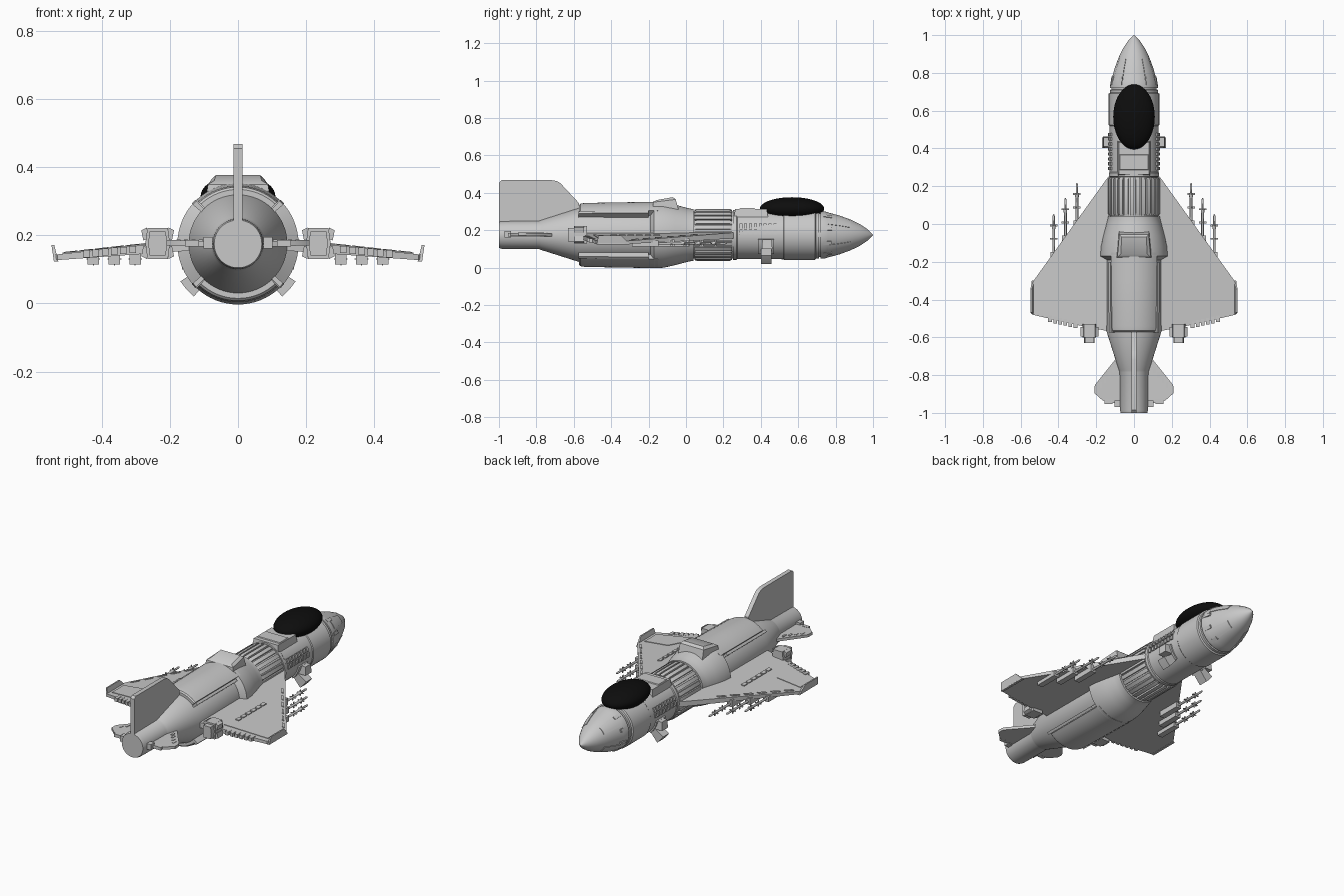
import bpy, bmesh, math

if "Cube" in bpy.data.objects:
    bpy.data.objects.remove(bpy.data.objects["Cube"])

def material(name, v):
    m = bpy.data.materials.new(name)
    m.diffuse_color = (v, v, v, 1)
    m.use_nodes = True
    m.node_tree.nodes["Principled BSDF"].inputs["Base Color"].default_value = m.diffuse_color
    return m

GREY = material("hull_grey", 0.58)
BLACK = material("canopy_black", 0.004)
ZC = 0.175  # fuselage axis height

def loft(name, loops, mat=GREY):
    """Solid skinned through equal-length point loops, capped at both ends."""
    bm = bmesh.new()
    rows = [[bm.verts.new(p) for p in lp] for lp in loops]
    n = len(rows[0])
    for a, b in zip(rows, rows[1:]):
        for i in range(n):
            j = (i + 1) % n
            bm.faces.new((a[i], a[j], b[j], b[i]))
    bm.faces.new(rows[0])
    bm.faces.new(rows[-1])
    bmesh.ops.recalc_face_normals(bm, faces=bm.faces)
    me = bpy.data.meshes.new(name)
    bm.to_mesh(me)
    bm.free()
    ob = bpy.data.objects.new(name, me)
    bpy.context.collection.objects.link(ob)
    me.materials.append(mat)
    bpy.ops.object.select_all(action='DESELECT')
    ob.select_set(True)
    bpy.context.view_layer.objects.active = ob
    bpy.ops.object.shade_smooth_by_angle(angle=math.radians(30))
    return ob

def circle(x, y, z, r, n):
    return [(x + r * math.cos(2 * math.pi * i / n), y, z + r * math.sin(2 * math.pi * i / n)) for i in range(n)]

def lathe(name, prof, x=0, z=ZC, n=48, mat=GREY):
    return loft(name, [circle(x, y, z, r, n) for y, r in prof], mat)

def arc_panel(name, a0, a1, stations, n=4, s=1):
    """Curved plate round the fuselage axis; stations are (y, inner r, outer r)."""
    ang = [math.radians(a0 + (a1 - a0) * i / n) for i in range(n + 1)]
    loops = []
    for y, ri, ro in stations:
        loops.append([(s * ro * math.cos(a), y, ZC + ro * math.sin(a)) for a in ang] +
                     [(s * ri * math.cos(a), y, ZC + ri * math.sin(a)) for a in reversed(ang)])
    return loft(name, loops)

def box(name, x0, x1, y0, y1, z0, z1, s=1, inset=0.0):
    def ring(z, d):
        return [(s * (x0 + d), y0 + d, z), (s * (x1 - d), y0 + d, z),
                (s * (x1 - d), y1 - d, z), (s * (x0 + d), y1 - d, z)]
    return loft(name, [ring(z0, 0), ring(z1, inset)])

# Fuselage core, tail cone and tail pipe
lathe("fuselage", [(-1, .070), (-.985, .074), (-.785, .076), (-.775, .080), (-.57, .145), (-.19, .143),
                   (-.17, .178), (-.12, .175), (-.06, .162), (0, .146), (.03, .139), (.04, .139), (.041, .126),
                   (.25, .126), (.251, .133), (.27, .133), (.275, .129), (.52, .130), (.525, .134),
                   (.69, .134), (.695, .127), (.71, .127), (.712, .119), (.725, .119)], n=64)

# Nose cone
NOSE = [(.72, .127), (.745, .125), (.76, .120), (.82, .104), (.88, .082), (.93, .058), (.97, .031), (.99, .012), (1, .001)]
lathe("nose_cone", NOSE, n=64)

# Longitudinal ribs in the mid section
for i in range(28):
    a = 360 / 28 * i
    arc_panel("rib", a, a + 9, [(.045, .12, .134), (.055, .12, .138), (.235, .12, .138), (.245, .12, .134)], 1)

# Raised top and bottom casings round the engine
for nm, a in (("top_casing", 90), ("bottom_casing", 270)):
    arc_panel(nm, a - 43, a + 43, [(-.572, .135, .160), (-.565, .135, .167), (-.54, .135, .171),
                                  (-.3, .135, .175), (-.15, .135, .178)], 16)

# Canopy bubble
N = 24
lathe("canopy", [(.567 - .172 * math.cos(math.pi * i / N), max(.001, .11 * math.sin(math.pi * i / N)))
                 for i in range(N + 1)], z=0, n=40, mat=BLACK)
can = bpy.context.object
for v in can.data.vertices:
    v.co.z = .315 + v.co.z * .56

# Deck behind the canopy and dorsal hatch
box("rear_deck", -.088, .088, .255, .44, .26, .314, inset=.008)
box("deck_panel", -.078, .078, .285, .37, .312, .319, inset=.004)
loft("dorsal_hatch", [[(-.095, -.18, .31), (.095, -.18, .31), (.08, -.04, .31), (-.08, -.04, .31)],
                      [(-.088, -.175, .35), (.088, -.175, .35), (.078, -.055, .365), (-.078, -.055, .365)],
                      [(-.07, -.16, .361), (.07, -.16, .361), (.065, -.07, .377), (-.065, -.07, .377)]])

# Vertical tail fin
fin = [(-1, .2), (-1, .455), (-.985, .468), (-.72, .468), (-.69, .463), (-.67, .45), (-.572, .345), (-.56, .25)]
loft("tail_fin", [[(x, y + dy, z) for y, z in fin] for x, dy in ((-.013, 0), (.013, 0))])

def wing_z(x):
    return .172 - .09 * (x - .13)

def wing_half(x):
    return .016 - .019 * (x - .13)

def wing_plate(name, pts, s, h=.005):
    """Thin plate lying on the wing's upper side."""
    return loft(name, [[(s * x, y, wing_z(x) + wing_half(x) + d) for x, y in pts] for d in (-.003, h)])

for s in (-1, 1):
    # Delta wing and tip winglet
    plan = [(.10, .29), (.14, .245), (.535, -.305), (.542, -.33), (.542, -.465), (.53, -.482), (.30, -.535), (.10, -.575)]
    loft("wing", [[(s * x, y, wing_z(x) + k * wing_half(x)) for x, y in plan] for k in (-1, 1)])
    loft("winglet", [[(s * a, -.478, .124), (s * b, -.478, .124), (s * b, -.30, .124), (s * a, -.30, .124)]
                     if z == 0 else
                     [(s * (a + .008), -.468, .172), (s * (b + .006), -.468, .172),
                      (s * (b + .006), -.345, .172), (s * (a + .008), -.345, .172)]
                     for z, a, b in ((0, .528, .541), (1, .532, .542))])
    # Wing slots, flap panel and leading edge strips
    for i in range(6):
        y = -.14 - i * .046
        wing_plate("wing_slot", [(.266, y), (.287, y), (.287, y - .034), (.266, y - .034)], s)
    wing_plate("flap_panel", [(.255, -.495), (.36, -.345), (.515, -.345), (.515, -.455)], s, .003)
    for i in range(6):
        t = .32 + i * .115
        x, y = .14 + .395 * t, .245 - .55 * t
        wing_plate("edge_strip", [(x - .022, y - .008), (x - .008, y - .008), (x + .018, y - .045), (x + .004, y - .045)], s)
    # Trailing edge lugs
    for i in range(6):
        x = .30 + i * .027
        y = -.535 + (x - .30) * .23
        box("edge_lug", x, x + .019, y - .016, y + .02, wing_z(x) - .009, wing_z(x) + .012, s)
    # Missiles on pylons
    for x, y in ((.302, .218), (.363, .138), (.425, .052)):
        lathe("missile", [(y - .30, .007), (y - .08, .007), (y - .075, .0095), (y - .06, .0095),
                          (y - .055, .006), (y - .01, .006), (y, .002)], x=s * x, z=.130, n=12)
        for d in (.055, .125):
            box("missile_fin", x - .02, x + .02, y - d - .010, y - d, .1285, .1315, s)
            box("missile_fin", x - .0015, x + .0015, y - d - .010, y - d, .112, .148, s)
        box("pylon", x - .017, x + .017, y - .34, y - .20, .114, wing_z(x), s)
    # Thruster pods
    hexa = [(-.03, .13), (.03, .13), (.036, .177), (.03, .222), (-.03, .222), (-.036, .177)]
    for nm, k, y0, y1 in (("pod", 1, -.60, -.53), ("pod_nozzle", .78, -.63, -.59)):
        loft(nm, [[(s * (.236 + x * k), y, .177 + (z - .177) * k) for x, z in hexa] for y in (y0, y1)])
    for sx in (-1, 1):
        for sz in (-1, 1):
            q = [(.026, .014), (.032, .046), (.048, .038), (.042, .008)]
            loft("pod_vane", [[(s * (.236 + sx * x), y, .177 + sz * z) for x, z in q] for y in (-.595, -.545)])
    # Tail planes with end boxes
    tail = [(.05, -.68), (.085, -.70), (.205, -.85), (.21, -.865), (.21, -.895), (.165, -.935), (.05, -.96)]
    loft("tail_plane", [[(s * x, y, .174 + .03 * (x - .05) + d) for x, y in tail] for d in (-.008, .008)])
    for i in range(4):
        x, y = .115 + i * .022, -.755 - i * .027
        box("tail_strip", x - .012, x, y - .03, y - .004, .175, .188, s)
    box("tail_lug", .075, .102, -.97, -.935, .162, .196, s)
    box("tail_lug", .115, .155, -.952, -.93, .168, .186, s)
    # Side grilles
    for i in range(8):
        y = .285 + i * .026
        for a in (1, 15):
            arc_panel("grille_slat", a, a + 11, [(y, .12, .137), (y + .016, .12, .137)], 2, s)
    # Lower side bracket and its foot
    arc_panel("side_bracket", -48, -10, [(.385, .12, .138), (.47, .12, .138)], 6, s)
    arc_panel("bracket_foot", -50, -33, [(.402, .12, .202), (.458, .12, .202)], 2, s)
    box("side_mount", .12, .165, .405, .462, .10, .15, s, .004)
    # Nose panels and collar blocks
    for a in (28, -58):
        arc_panel("nose_panel", a, a + 32, [(y, r - .01, r + .003) for y, r in NOSE[2:5]], 6, s)
    for a in (-60, -25, 12, 50):
        arc_panel("collar_block", a, a + 9, [(.735, .11, .129), (.78, .10, .122)], 2, s)
    # Rails along the casing edges
    for a in (41, -46):
        arc_panel("casing_rail", a, a + 5, [(-.575, .138, .176), (-.2, .138, .18)], 1, s)
